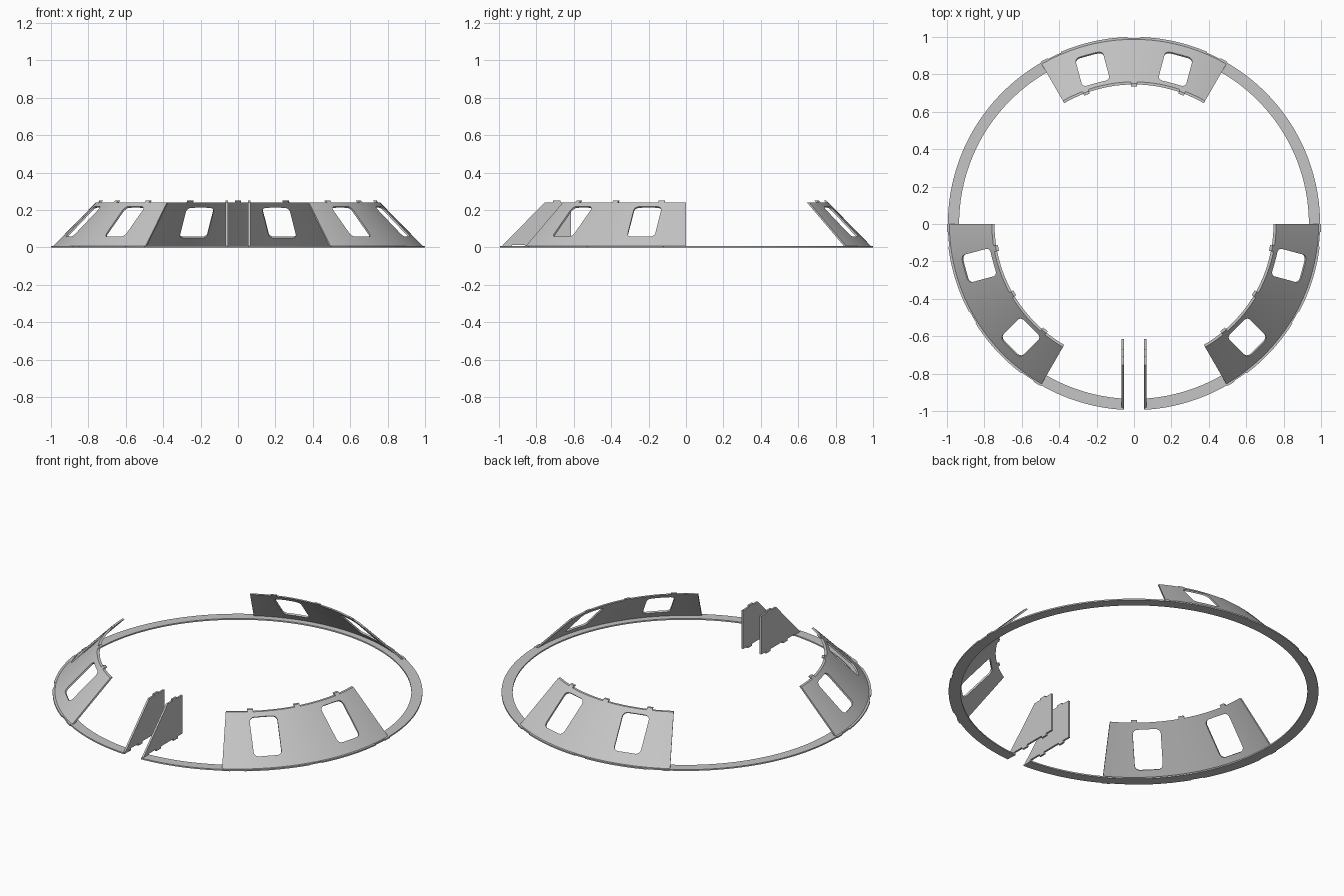
import bpy, bmesh, math
from mathutils import Matrix, Vector

if "Cube" in bpy.data.objects:
    bpy.data.objects.remove(bpy.data.objects["Cube"])

grey = bpy.data.materials.new("light_grey")
grey.use_nodes = True
colour = (0.56, 0.56, 0.56, 1)
grey.diffuse_color = colour
grey.node_tree.nodes["Principled BSDF"].inputs["Base Color"].default_value = colour

H = 0.24                      # panel height
FOOT, TOP, WALL = 0.995, 0.76, 0.014   # outer cone radii, horizontal wall
RING_T = 0.008


def finish(name, bm):
    bmesh.ops.recalc_face_normals(bm, faces=bm.faces)
    mesh = bpy.data.meshes.new(name)
    bm.to_mesh(mesh)
    bm.free()
    mesh.materials.append(grey)
    obj = bpy.data.objects.new(name, mesh)
    bpy.context.scene.collection.objects.link(obj)
    return obj


def select(obj):
    bpy.ops.object.select_all(action='DESELECT')
    obj.select_set(True)
    bpy.context.view_layer.objects.active = obj


def smooth(obj):
    select(obj)
    bpy.ops.object.shade_smooth_by_angle(angle=math.radians(30))


def add_arc(bm, profile, start, end, step=1.5):
    """Sweep a closed (radius, z) profile between two angles in degrees."""
    n = max(1, round((end - start) / step))
    loops = []
    for i in range(n + 1):
        a = math.radians(start + (end - start) * i / n)
        loops.append([bm.verts.new((r * math.cos(a), r * math.sin(a), z)) for r, z in profile])
    k = len(profile)
    for a, b in zip(loops, loops[1:]):
        for j in range(k):
            bm.faces.new((a[j], a[(j + 1) % k], b[(j + 1) % k], b[j]))
    bm.faces.new(loops[0])
    bm.faces.new(loops[-1])


def add_prism(bm, outline, place, depth):
    """Extrude a flat outline by depth; place maps (u, v, w) to space."""
    sides = [[bm.verts.new(place @ Vector((u, v, w))) for u, v in outline]
             for w in (-depth / 2, depth / 2)]
    bm.faces.new(sides[0])
    bm.faces.new(sides[1])
    k = len(outline)
    for j in range(k):
        bm.faces.new((sides[0][j], sides[0][(j + 1) % k], sides[1][(j + 1) % k], sides[1][j]))


def rounded_rect(w, h, r, steps=5):
    pts = []
    for q, (sx, sy) in enumerate(((1, 1), (-1, 1), (-1, -1), (1, -1))):
        for i in range(steps + 1):
            a = math.pi / 2 * (q + i / steps)
            pts.append((sx * (w / 2 - r) + r * math.cos(a), sy * (h / 2 - r) + r * math.sin(a)))
    return pts


def window_place(angle):
    """Frame on the cone: u along the rim, v up the slope, w outward."""
    a = math.radians(angle)
    out = Vector((math.cos(a), math.sin(a), 0))
    u = Vector((-math.sin(a), math.cos(a), 0))
    v = (out * (TOP - FOOT) + Vector((0, 0, H))).normalized()
    w = u.cross(v)
    zc = 0.135
    centre = out * (FOOT - WALL / 2 + (TOP - FOOT) * zc / H) + Vector((0, 0, zc))
    return Matrix.Translation(centre) @ Matrix((u, v, w)).transposed().to_4x4()


def cone_panel(name, mid):
    # Sloping wall
    bm = bmesh.new()
    add_arc(bm, [(FOOT, 0), (TOP, H), (TOP - WALL, H), (FOOT - WALL, 0)], mid - 30, mid + 30)
    panel = finish(name, bm)

    # Two rounded windows
    bm = bmesh.new()
    for off in (-15, 15):
        add_prism(bm, rounded_rect(0.152, 0.226, 0.027), window_place(mid + off), 0.12)
    cutter = finish(name + "_window_cutter", bm)
    cutter.hide_render = True
    mod = panel.modifiers.new("windows", 'BOOLEAN')
    mod.operation, mod.solver, mod.object = 'DIFFERENCE', 'EXACT', cutter
    select(panel)
    bpy.ops.object.modifier_apply(modifier=mod.name)
    bpy.data.objects.remove(cutter)
    smooth(panel)

    # Top tabs and foot lip with gaps
    bm = bmesh.new()
    for off in (-20, 0, 20):
        add_arc(bm, [(TOP, H), (TOP - 0.01, H + 0.01), (TOP - WALL - 0.01, H + 0.01), (TOP - WALL, H)],
                mid + off - 1.2, mid + off + 1.2)
    for lo, hi in ((-30, -27.5), (-23, -2), (2, 23), (27.5, 30)):
        add_arc(bm, [(FOOT - 0.004, 0), (1.0, 0), (1.0, RING_T), (FOOT - 0.004, RING_T)],
                mid + lo, mid + hi)
    smooth(finish(name + "_tabs", bm))


for label, mid in (("back_panel", 90), ("right_panel", 210), ("left_panel", 330)):
    cone_panel(label, mid)

# Flat base ring, open at the front
bm = bmesh.new()
add_arc(bm, [(0.935, 0), (FOOT, 0), (FOOT, RING_T), (0.935, RING_T)], -86.8, 266.8)
smooth(finish("base_ring", bm))

# Upright ribs beside the front opening, in the (y, z) plane
rib = [(-0.99, 0), (-0.755, H), (-0.71, H), (-0.71, H + 0.01), (-0.67, H + 0.01), (-0.67, H),
       (-0.615, H), (-0.615, 0.012), (-0.66, 0.012), (-0.66, 0), (-0.7, 0), (-0.7, 0.012),
       (-0.82, 0.012), (-0.82, 0), (-0.86, 0), (-0.86, 0.012), (-0.93, 0.012), (-0.93, 0)]
for label, x in (("right_rib", -0.06), ("left_rib", 0.06)):
    bm = bmesh.new()
    place = Matrix(((0, 0, 1, x), (1, 0, 0, 0), (0, 1, 0, 0), (0, 0, 0, 1)))
    add_prism(bm, rib, place, 0.011)
    finish(label, bm)
